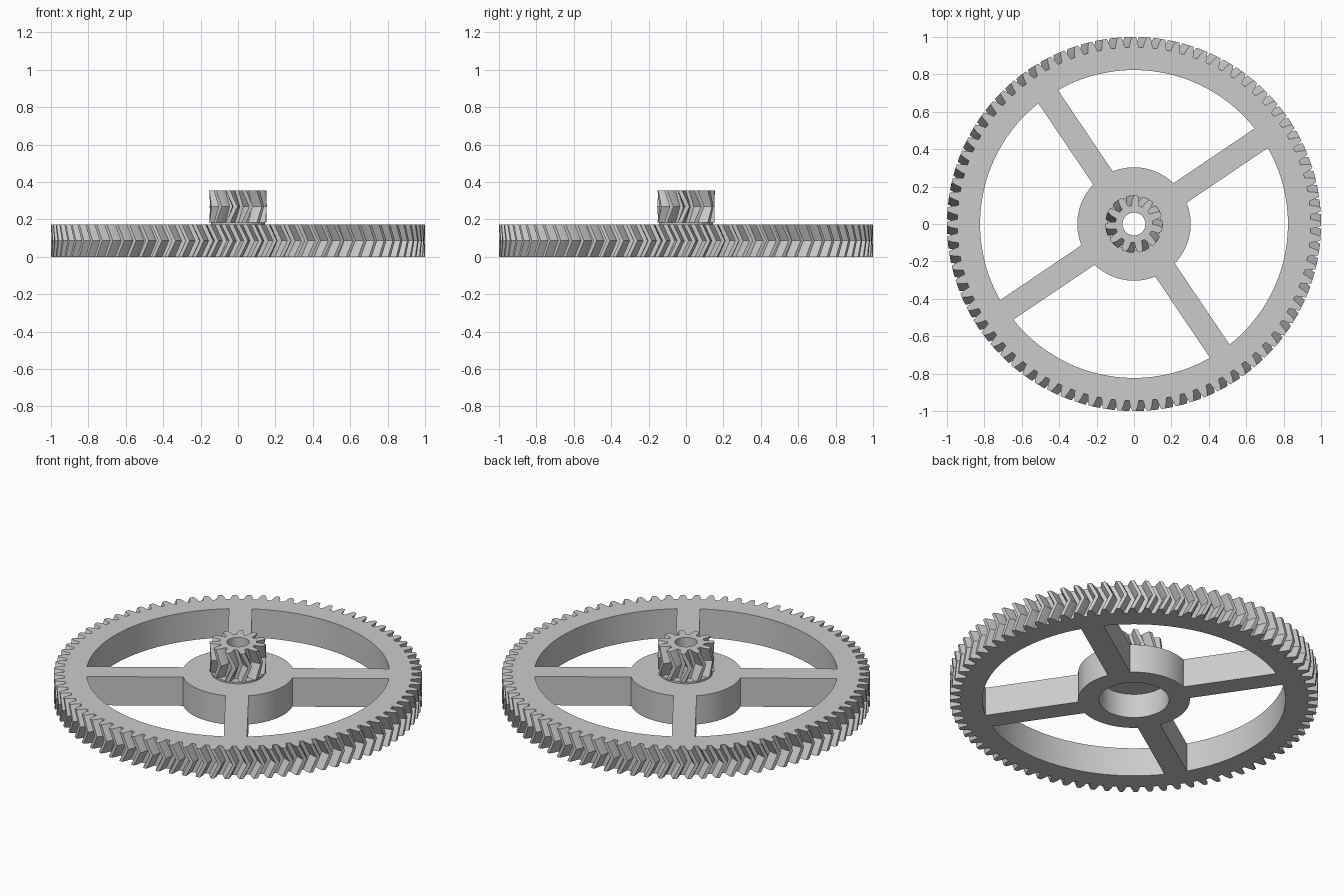
import bpy, bmesh
from math import sin, cos, tan, asin, pi, radians

cube = bpy.data.objects.get("Cube")
if cube:
    bpy.data.objects.remove(cube)

grey = bpy.data.materials.new("light_grey")
grey.use_nodes = True
grey.diffuse_color = (0.6, 0.6, 0.6, 1)
grey.node_tree.nodes["Principled BSDF"].inputs["Base Color"].default_value = (0.6, 0.6, 0.6, 1)

PLATE_TOP = 0.172
COLLAR_TOP = 0.183
PINION_TOP = 0.355
BORE = 0.061
HUB = 0.303
RIM_INNER = 0.823
SPOKE_ANGLE = radians(34)
SPOKE_HALF = 0.063


def gear_profile(teeth, root, pitch, tip, phase):
    """Polar outline (radius, angle) of a gear."""
    tooth = [(root, -0.34), (pitch, -0.25), (tip, -0.13),
             (tip, 0.13), (pitch, 0.25), (root, 0.34)]
    step = 2 * pi / teeth
    return [(r, phase + (i + f) * step) for i in range(teeth) for r, f in tooth]


def circle_profile(radius, count):
    return [(radius, 2 * pi * i / count) for i in range(count)]


def ring(profile, z, twist=0.0, radius=None):
    """Outline placed at height z; radius flattens it to a circle."""
    return [((radius or r) * cos(a + twist), (radius or r) * sin(a + twist), z)
            for r, a in profile]


def herringbone(profile, z0, z1, twist):
    """Outline swept up with its middle turned ahead."""
    return [ring(profile, z0), ring(profile, (z0 + z1) / 2, twist), ring(profile, z1)]


def finish(name, bm):
    bmesh.ops.recalc_face_normals(bm, faces=bm.faces)
    mesh = bpy.data.meshes.new(name)
    bm.to_mesh(mesh)
    bm.free()
    obj = bpy.data.objects.new(name, mesh)
    bpy.context.collection.objects.link(obj)
    mesh.materials.append(grey)
    return obj


def loft(name, rings):
    """Join the rings in order and close the last back to the first."""
    bm = bmesh.new()
    loops = [[bm.verts.new(p) for p in points] for points in rings]
    for a, b in zip(loops, loops[1:] + loops[:1]):
        for i in range(len(a)):
            j = (i + 1) % len(a)
            bm.faces.new((a[i], a[j], b[j], b[i]))
    return finish(name, bm)


def activate(obj):
    bpy.ops.object.select_all(action='DESELECT')
    obj.select_set(True)
    bpy.context.view_layer.objects.active = obj


def smooth(obj):
    activate(obj)
    bpy.ops.object.shade_smooth_by_angle(angle=radians(20))


# Large wheel: toothed edge, bored web and recess under the hub
outline = gear_profile(80, 0.945, 0.975, 1.0, pi / 2)
wheel = loft("spoked_wheel", herringbone(outline, 0, PLATE_TOP, 0.042) + [
    ring(outline, PLATE_TOP, radius=BORE),
    ring(outline, 0.145, radius=BORE),
    ring(outline, 0.145, radius=0.19),
    ring(outline, 0, radius=0.19)])

# Four windows between the spokes
bm = bmesh.new()
for k in range(4):
    points = []
    for radius, count, backwards in ((RIM_INNER, 36, False), (HUB, 24, True)):
        inset = asin(SPOKE_HALF / radius)
        start = SPOKE_ANGLE + k * pi / 2 + inset
        arc = [(radius, start + (pi / 2 - 2 * inset) * i / count) for i in range(count + 1)]
        points += arc[::-1] if backwards else arc
    low = [bm.verts.new(p) for p in ring(points, -0.1)]
    high = [bm.verts.new(p) for p in ring(points, PLATE_TOP + 0.1)]
    bm.faces.new(low[::-1])
    bm.faces.new(high)
    for i in range(len(low)):
        j = (i + 1) % len(low)
        bm.faces.new((low[i], low[j], high[j], high[i]))
cutter = finish("window_cutter", bm)
cutter.hide_render = True
cut = wheel.modifiers.new("windows", 'BOOLEAN')
cut.operation = 'DIFFERENCE'
cut.solver = 'EXACT'
cut.object = cutter
activate(wheel)
bpy.ops.object.modifier_apply(modifier=cut.name)
bpy.data.objects.remove(cutter)
smooth(wheel)

# Thin collar beneath the pinion
disc = circle_profile(0.145, 64)
smooth(loft("pinion_collar", [
    ring(disc, PLATE_TOP), ring(disc, COLLAR_TOP),
    ring(disc, COLLAR_TOP, radius=BORE), ring(disc, PLATE_TOP, radius=BORE)]))

# Small herringbone pinion with its bore
small = gear_profile(11, 0.1, 0.13, 0.154, radians(86))
smooth(loft("pinion", herringbone(small, COLLAR_TOP, PINION_TOP, 0.26) + [
    ring(small, PINION_TOP, radius=BORE), ring(small, COLLAR_TOP, radius=BORE)]))
